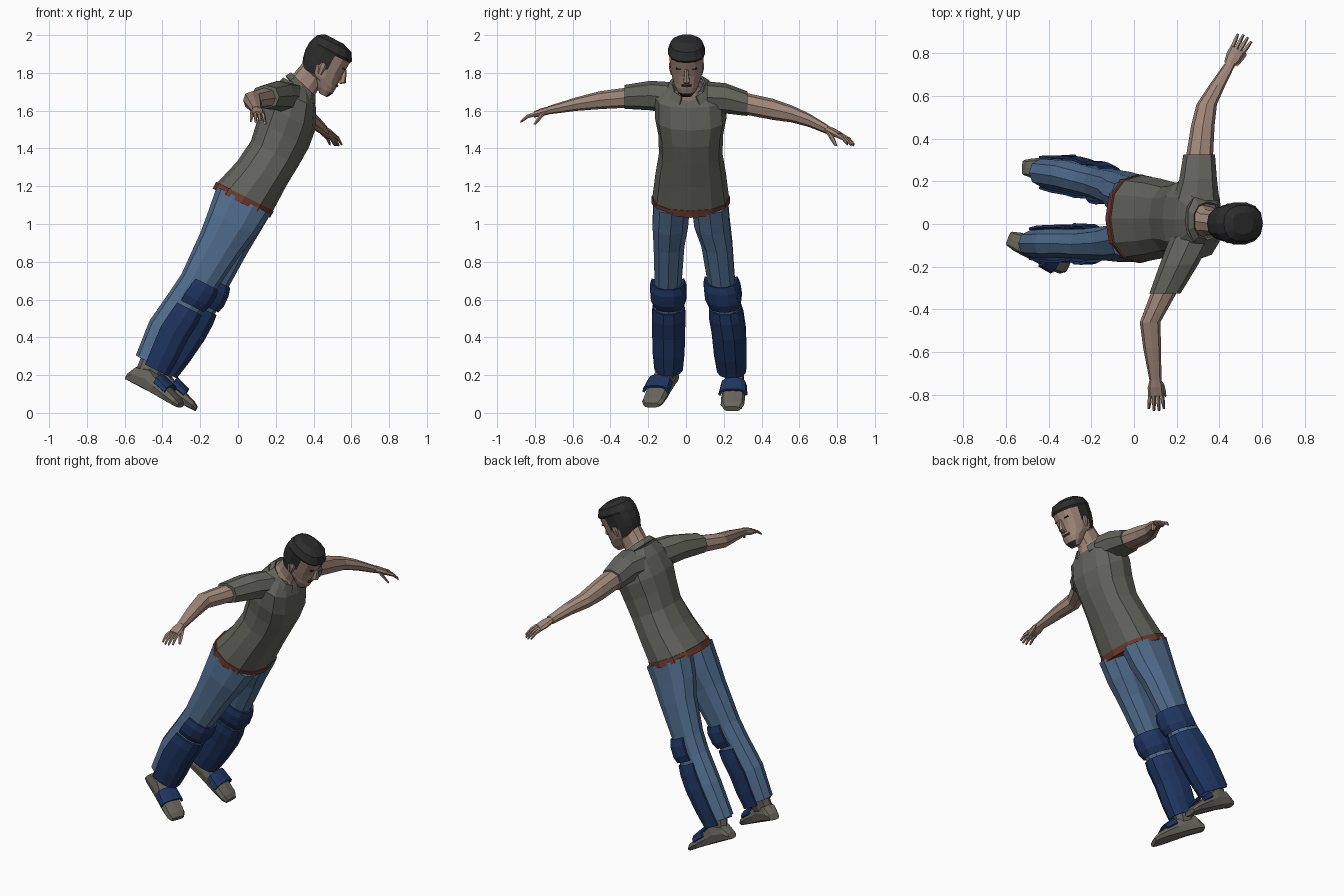
import bpy, bmesh, math
from mathutils import Vector

cube = bpy.data.objects.get("Cube")
if cube:
    bpy.data.objects.remove(cube, do_unlink=True)


def material(name, *rgb):
    m = bpy.data.materials.new(name)
    m.use_nodes = True
    m.diffuse_color = (*rgb, 1)
    bsdf = next(n for n in m.node_tree.nodes if n.type == 'BSDF_PRINCIPLED')
    bsdf.inputs["Base Color"].default_value = (*rgb, 1)
    bsdf.inputs["Roughness"].default_value = 0.9
    return m


skin = material("skin", .35, .24, .19)
shirt_grey = material("shirt grey", .125, .125, .107)
denim = material("denim blue", .08, .153, .27)
pad_blue = material("pad navy", .014, .036, .12)
hair_black = material("hair black", .025, .025, .025)
shoe_grey = material("shoe grey", .135, .13, .107)
belt_brown = material("belt brown", .155, .042, .026)

# Body frame: the figure faces +x and leans forward
LEAN = math.radians(27)
UP = Vector((math.sin(LEAN), 0, math.cos(LEAN)))
FWD = Vector((math.cos(LEAN), 0, -math.sin(LEAN)))
SIDE = Vector((0, 1, 0))
X, Z = Vector((1, 0, 0)), Vector((0, 0, 1))


def power(v, e):
    return math.copysign(abs(v) ** e, v)


def loft(name, sections, mat, depth=FWD, width=SIDE, n=10, arc=None, box=.85, thick=0):
    """Skin rounded rings (x, y, z, half depth, half width); arc gives an open shell."""
    bm = bmesh.new()
    rings = []
    for x, y, z, a, b in sections:
        ring = []
        for i in range(n):
            t = math.tau * i / n if arc is None else math.radians(arc) * (2 * i / (n - 1) - 1)
            p = Vector((x, y, z)) + depth * a * power(math.cos(t), box) + width * b * power(math.sin(t), box)
            ring.append(bm.verts.new(p))
        rings.append(ring)
    for lo, hi in zip(rings, rings[1:]):
        for i in range(n if arc is None else n - 1):
            j = (i + 1) % n
            bm.faces.new((lo[i], lo[j], hi[j], hi[i]))
    if arc is None:
        bm.faces.new(rings[0][::-1])
        bm.faces.new(rings[-1])
    bmesh.ops.recalc_face_normals(bm, faces=bm.faces)
    mesh = bpy.data.meshes.new(name)
    bm.to_mesh(mesh)
    bm.free()
    mesh.materials.append(mat)
    obj = bpy.data.objects.new(name, mesh)
    bpy.context.collection.objects.link(obj)
    if thick:
        mod = obj.modifiers.new("Thickness", 'SOLIDIFY')
        mod.thickness, mod.offset = thick, 0
    return obj


# Shirt body, belt and collar
loft("shirt_body", [
    (.035, .025, 1.14, .166, .203), (.125, .025, 1.265, .145, .187), (.195, .025, 1.375, .142, .168),
    (.238, .025, 1.475, .154, .172), (.27, .025, 1.565, .155, .19), (.302, .02, 1.67, .125, .185),
    (.315, .02, 1.737, .085, .11)], shirt_grey, n=12)
hip = Vector((.028, .025, 1.13))
loft("belt", [(*(hip + UP * s), .171, .207) for s in (-.022, .018)], belt_brown, n=12)
slope = Vector((.7, 0, -.7))
loft("collar", [(.33, .02, 1.705, .112, .12), (.345, .015, 1.735, .092, .085)], shirt_grey,
     depth=-slope, arc=158, thick=.012)
loft("neck", [(.33, .018, 1.7, .1, .085), (.355, .01, 1.745, .08, .06), (.43, 0, 1.85, .07, .06)],
     skin, depth=slope)

# Sleeves and bare arms
loft("right_sleeve", [(.27, -.06, 1.665, .1, .085), (.21, -.19, 1.68, .09, .078), (.145, -.325, 1.673, .073, .063)],
     shirt_grey, depth=X, width=Z, n=8)
loft("left_sleeve", [(.29, .11, 1.67, .11, .085), (.3, .21, 1.665, .088, .08), (.305, .325, 1.637, .074, .065)],
     shirt_grey, depth=X, width=Z, n=8)
loft("right_arm", [(.15, -.3, 1.67, .062, .054), (.075, -.46, 1.655, .048, .047), (.085, -.58, 1.635, .042, .036),
                   (.1, -.73, 1.602, .028, .022)], skin, depth=X, width=Z, n=8)
loft("left_arm", [(.305, .3, 1.64, .064, .058), (.322, .46, 1.607, .055, .056), (.34, .56, 1.583, .048, .045),
                  (.39, .65, 1.55, .038, .036), (.45, .75, 1.5, .027, .025)], skin, depth=X, width=Z, n=8)


def hand(side, wrist, tip, spread):
    """Palm, four fingers fanning downwards and a thumb."""
    wrist, tip = Vector(wrist), Vector(tip)
    knuckle = wrist.lerp(tip, .52) + Z * .01
    loft(side + "_palm", [(*wrist, .026, .021), (*wrist.lerp(knuckle, .5), .037, .022), (*knuckle, .038, .016)],
         skin, depth=spread, width=Z, n=8)
    for i in range(4):
        offset = spread * (i - 1.5) * .019
        end = wrist.lerp(tip, 1 - .06 * abs(i - 1.5)) + offset * 1.25
        loft(f"{side}_finger_{i + 1}", [(*(knuckle + offset), .01, .012),
             (*((knuckle + offset).lerp(end, .5) + Z * .008), .01, .01), (*end, .006, .007)],
             skin, depth=spread, width=Z, n=5)
    base = wrist.lerp(knuckle, .3) + spread * .025
    end = wrist.lerp(tip, .5) + spread * .042 - Z * .045
    loft(side + "_thumb", [(*base, .015, .015), (*base.lerp(end, .6), .012, .012), (*end, .007, .007)],
         skin, depth=spread, width=SIDE, n=5)


hand("right", (.1, -.725, 1.602), (.105, -.88, 1.54), X)
hand("left", (.445, .745, 1.503), (.525, .885, 1.415), Vector((.87, -.5, 0)))

# Head: rings of (height, back, front, half width) in the leaning frame
skull = Vector((.45, .003, 1.828))


def on_head(f, u, y=0):
    return skull + FWD * f + UP * u + SIDE * y


profile = [(-.13, .045, .09, .03), (-.1, .01, .108, .052), (-.07, -.02, .11, .066), (-.05, -.1, .11, .076),
           (0, -.118, .108, .086), (.04, -.126, .112, .09), (.085, -.125, .115, .094), (.098, -.122, .122, .1),
           (.14, -.105, .098, .085), (.162, -.07, .04, .05)]
head = loft("head", [(*on_head((b + f) / 2, u), (f - b) / 2, w) for u, b, f, w in profile], skin, n=14)
head.data.materials.append(hair_black)
for face in head.data.polygons:
    rel = face.center - skull
    u, f = rel.dot(UP), rel.dot(FWD)
    scalp = u > .086 or (f < -.03 and u > -.05) or (f < .01 and u > .01)
    beard = -.125 < u < -.086 and f > .09
    face.material_index = int(scalp or beard)

# Facial features
loft("nose", [(*on_head(.108, .045), .01, .009), (*on_head(.125, -.018), .02, .018), (*on_head(.108, -.035), .015, .015)],
     skin, n=6)
loft("moustache", [(*on_head(.106, u), .01, .03) for u in (-.058, -.047)], hair_black, n=6)
for label, s in (("right", -1), ("left", 1)):
    loft(label + "_eyebrow", [(*on_head(.098, u, s * .036), .009, .022) for u in (.04, .048)], hair_black, n=6)
    loft(label + "_ear", [(*on_head(0, -.04, s * .078), .01, .006), (*on_head(-.005, 0, s * .086), .02, .008),
                          (*on_head(-.005, .022, s * .087), .014, .006)], skin, n=6)

# Legs: rings from hip to hem, then the pads that wrap their fronts
legs = {
    "right": [(.03, -.075, 1.125, .16, .1), (-.03, -.083, 1.005, .142, .098), (-.09, -.09, .9, .122, .085),
              (-.21, -.095, .69, .1, .074), (-.27, -.092, .6, .1, .07), (-.375, -.092, .44, .105, .071),
              (-.455, -.092, .26, .097, .066)],
    "left": [(.03, .125, 1.125, .16, .1), (-.02, .138, 1.005, .142, .098), (-.06, .163, .9, .122, .085),
             (-.145, .187, .7, .1, .075), (-.195, .2, .6, .1, .073), (-.29, .226, .44, .11, .074),
             (-.405, .24, .25, .097, .068)],
}


def blend(a, b, t, grow):
    x, y, z, d, w = (p + (q - p) * t for p, q in zip(a, b))
    return x, y, z, d + grow, w + grow


for side, rings in legs.items():
    loft(side + "_trouser_leg", rings, denim, n=10)
    above, knee, calf, hem = rings[3:]
    loft(side + "_knee_pad", [blend(above, knee, -.1, .006), blend(above, knee, .25, .018),
         blend(above, knee, .8, .02), blend(above, knee, 1.15, .008)], pad_blue, n=8, arc=100, thick=.014)
    loft(side + "_shin_pad", [blend(knee, calf, .2, .008), blend(knee, calf, .5, .015), blend(calf, hem, 0, .013),
         blend(calf, hem, .6, .013), blend(calf, hem, 1.1, .006)], pad_blue, n=8, arc=105, thick=.012)


def shoe(side, heel, direction):
    """Shoe rings along the sole, with a strap pad over the instep."""
    heel, along = Vector(heel), Vector(direction).normalized()
    across = Z.cross(along).normalized()
    normal = along.cross(across)
    shape = [(0, .04, .035), (.03, .095, .046), (.11, .12, .052), (.17, .092, .056),
             (.25, .065, .064), (.31, .045, .062), (.337, .028, .045)]

    def ring(s, h, w):
        return (*(heel + along * s + normal * h / 2), h / 2, w)
    loft(side + "_shoe", [ring(*r) for r in shape], shoe_grey, depth=normal, width=across, n=8, box=.6)
    loft(side + "_instep_pad", [ring(s, h + .018, w + .007) for s, h, w in shape[3:5]], pad_blue,
         depth=normal, width=across, n=7, arc=85, box=.7, thick=.014)
    # Sock closing the gap between hem and shoe
    ankle = Vector(legs[side][-1][:3])
    loft(side + "_ankle", [(*(ankle + UP * .03), .07, .055), (*(heel + along * .09 + normal * .06), .06, .042)],
         shoe_grey, n=8)


shoe("right", (-.59, -.065, .175), (.82, -.34, -.43))
shoe("left", (-.525, .265, .165), (.88, -.06, -.46))
